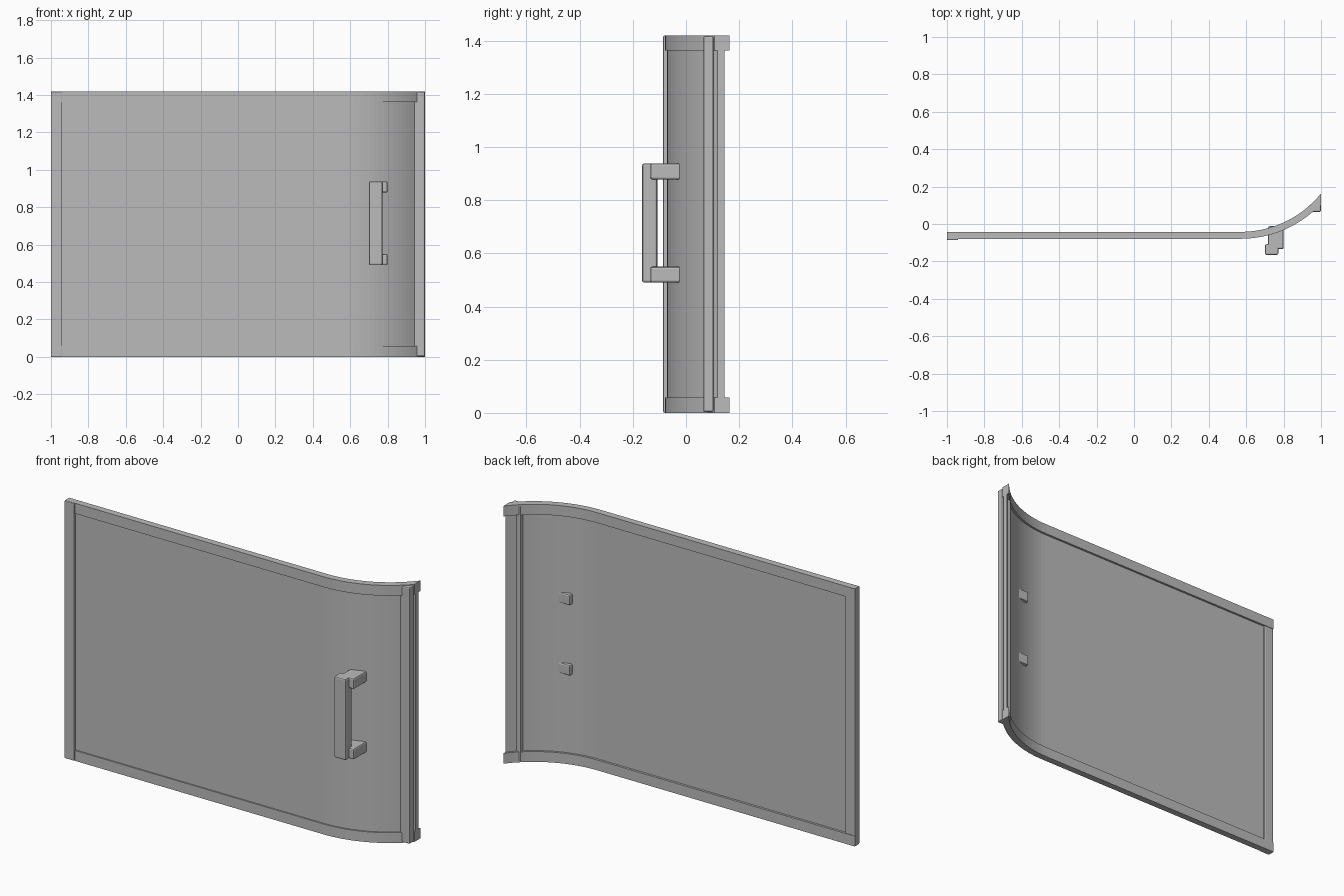
import bpy
import bmesh
from math import asin, sin, cos

cube = bpy.data.objects.get("Cube")
if cube:
    bpy.data.objects.remove(cube, do_unlink=True)

HEIGHT = 1.42
RAIL = 0.057
BEND_X, BEND_Y = 0.57, 0.511   # centre of the bend
SEGMENTS = 18

grey = bpy.data.materials.new("light grey")
grey.use_nodes = True
grey.diffuse_color = (0.5, 0.5, 0.5, 1)
grey.node_tree.nodes["Principled BSDF"].inputs["Base Color"].default_value = (0.5, 0.5, 0.5, 1)


def finish(name, bm):
    bmesh.ops.recalc_face_normals(bm, faces=bm.faces[:])
    mesh = bpy.data.meshes.new(name)
    bm.to_mesh(mesh)
    bm.free()
    mesh.materials.append(grey)
    obj = bpy.data.objects.new(name, mesh)
    bpy.context.collection.objects.link(obj)
    return obj


def sheet_line(radius, start):
    """Straight run followed by an arc that is cut off at x = 1."""
    end = asin((1 - BEND_X) / radius)
    line = [(start, BEND_Y - radius)]
    for i in range(SEGMENTS + 1):
        a = end * i / SEGMENTS
        line.append((BEND_X + radius * sin(a), BEND_Y - radius * cos(a)))
    return line


def bent_sheet(name, outer, inner, z0, z1, start=-1.0):
    """Sheet between two bend radii, extruded from z0 to z1."""
    bm = bmesh.new()
    front, back = sheet_line(outer, start), sheet_line(inner, start)
    low = [[bm.verts.new((x, y, z0)) for x, y in line] for line in (front, back)]
    strip = [bm.faces.new((low[0][i], low[0][i + 1], low[1][i + 1], low[1][i]))
             for i in range(len(front) - 1)]
    ext = bmesh.ops.extrude_face_region(bm, geom=strip, use_keep_orig=True)
    top = [v for v in ext["geom"] if isinstance(v, bmesh.types.BMVert)]
    bmesh.ops.translate(bm, verts=top, vec=(0, 0, z1 - z0))
    return finish(name, bm)


def bar(name, x, y, z, bevel):
    """Box given by its ranges, with bevelled edges."""
    bm = bmesh.new()
    bmesh.ops.create_cube(bm, size=1)
    for v in bm.verts:
        v.co = [r[0] if c < 0 else r[1] for c, r in zip(v.co, (x, y, z))]
    obj = finish(name, bm)
    mod = obj.modifiers.new("soft edges", "BEVEL")
    mod.width = bevel
    mod.segments = 2
    return obj


# Bent panel and the rails along its top and bottom
bent_sheet("panel", 0.5825, 0.565, 0.02, HEIGHT - 0.02, -0.99)
bent_sheet("bottom_rail", 0.59, 0.553, 0, RAIL)
bent_sheet("top_rail", 0.59, 0.553, HEIGHT - RAIL, HEIGHT)

# Upright posts at both ends
bar("hinge_post", (-1, -0.94), (-0.086, -0.045), (0.001, HEIGHT - 0.001), 0.005)
bar("closing_post", (0.937, 1), (0.065, 0.104), (0.003, HEIGHT - 0.003), 0.007)

# Handle with two mounts that pass through the panel
bar("handle_grip", (0.70, 0.772), (-0.165, -0.108), (0.49, 0.938), 0.008)
for name, z in (("lower_handle_mount", 0.49), ("upper_handle_mount", 0.878)):
    bar(name, (0.717, 0.80), (-0.134, -0.012), (z, z + 0.06), 0.008)
